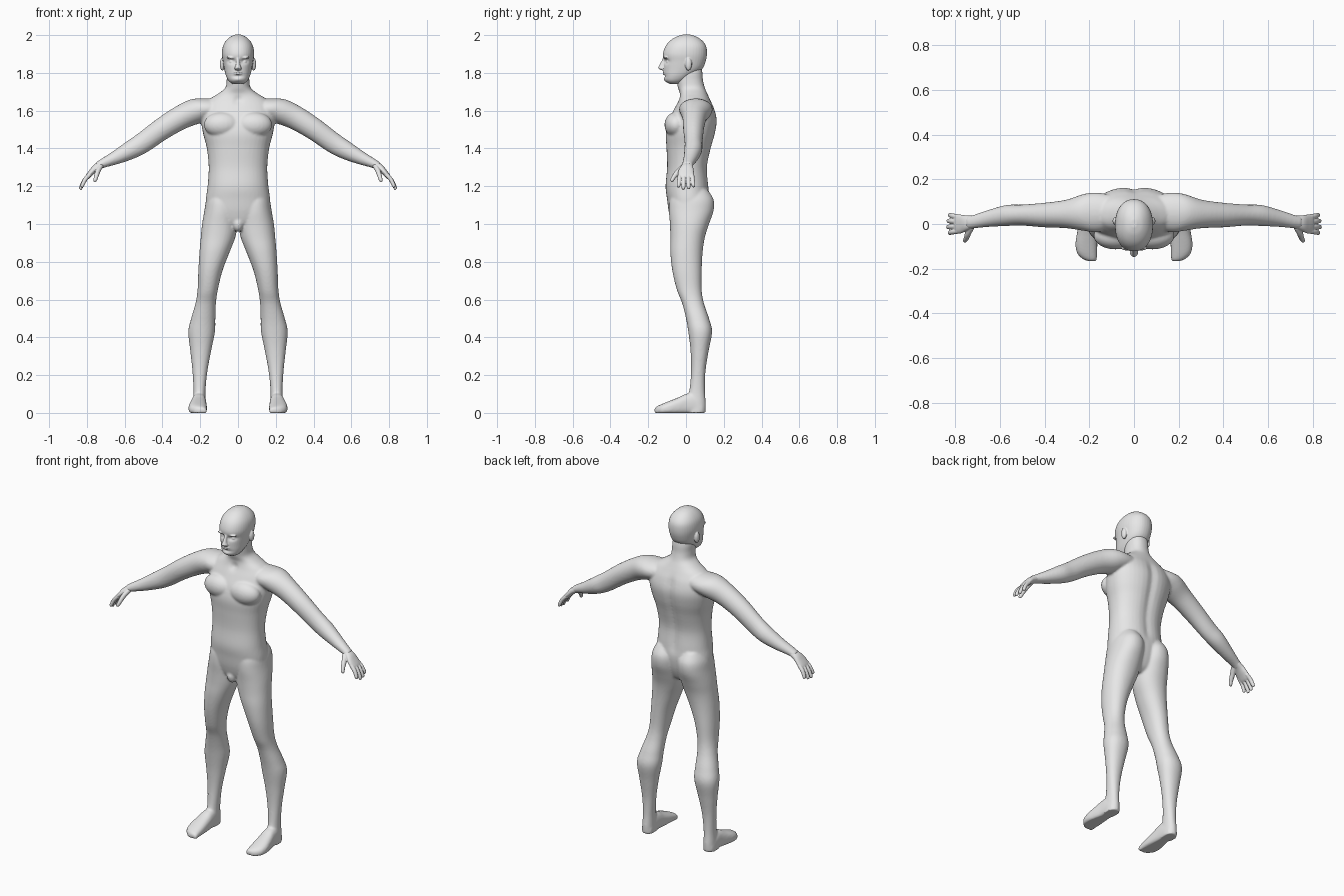
import bpy, bmesh, math
from mathutils import Vector

X, Y, Z = Vector((1, 0, 0)), Vector((0, 1, 0)), Vector((0, 0, 1))
skin = bpy.data.materials.new("plain_grey")
skin.diffuse_color = (0.8, 0.8, 0.8, 1)


def catmull(p0, p1, p2, p3, t):
    return [0.5 * (2 * b + (c - a) * t + (2 * a - 5 * b + 4 * c - d) * t * t
            + (3 * b - a - 3 * c + d) * t ** 3) for a, b, c, d in zip(p0, p1, p2, p3)]


def loft(bm, stations, u, v, power=2.0, sides=(1,), segs=40, steps=5):
    """Smooth closed tube through stations (x, y, z, radius_u, radius_v)."""
    pts = [stations[0]] + list(stations) + [stations[-1]]
    path = [catmull(*pts[i:i + 4], k / steps)
            for i in range(len(pts) - 3) for k in range(steps)] + [stations[-1]]
    for side in sides:
        rings = []
        for x, y, z, a, b in path:
            ring = []
            for k in range(segs):
                t = 2 * math.pi * k / segs
                c, s = math.cos(t), math.sin(t)
                p = (Vector((x, y, z))
                     + u * a * math.copysign(abs(c) ** (2 / power), c)
                     + v * b * math.copysign(abs(s) ** (2 / power), s))
                ring.append(bm.verts.new((p.x * side, p.y, max(p.z, 0))))
            rings.append(ring)
        for r, q in zip(rings, rings[1:]):
            for k in range(segs):
                n = (k + 1) % segs
                bm.faces.new((r[k], r[n], q[n], q[k]))
        bm.faces.new(rings[0])
        bm.faces.new(rings[-1])


def blob(bm, centre, radii, sides=(1,)):
    """Ellipsoid, optionally mirrored."""
    for s in sides:
        made = bmesh.ops.create_uvsphere(bm, u_segments=24, v_segments=16, radius=1)
        for vert in made["verts"]:
            c = vert.co
            vert.co = (s * (centre[0] + c.x * radii[0]),
                       centre[1] + c.y * radii[1], centre[2] + c.z * radii[2])


def dent(bm, centre, size, push, sides=(1,)):
    """Soft displacement along y around a point."""
    for s in sides:
        c = (centre[0] * s, centre[1], centre[2])
        for vert in bm.verts:
            d = sum(((vert.co[i] - c[i]) / size[i]) ** 2 for i in range(3))
            if d < 9:
                vert.co.y += push * math.exp(-d)


def finish(bm, name, voxel, smooth):
    """Fuse the overlapping volumes into one soft skin."""
    bmesh.ops.recalc_face_normals(bm, faces=bm.faces)
    mesh = bpy.data.meshes.new(name)
    bm.to_mesh(mesh)
    bm.free()
    mesh.materials.append(skin)
    mesh.polygons.foreach_set("use_smooth", [True] * len(mesh.polygons))
    obj = bpy.data.objects.new(name, mesh)
    bpy.context.collection.objects.link(obj)
    fuse = obj.modifiers.new("fuse", 'REMESH')
    fuse.mode = 'VOXEL'
    fuse.voxel_size = voxel
    fuse.use_smooth_shade = True
    soft = obj.modifiers.new("soften", 'SMOOTH')
    soft.factor = 0.5
    soft.iterations = smooth
    return obj


BOTH = (1, -1)
body = bmesh.new()

# torso and neck: z, half width, front y, back y
torso = [(.975, .03, -.03, .06), (1.0, .12, -.07, .09), (1.06, .165, -.09, .115),
         (1.13, .17, -.10, .125), (1.2, .161, -.108, .122), (1.3, .155, -.10, .115),
         (1.4, .165, -.103, .135), (1.48, .185, -.107, .157), (1.55, .195, -.09, .166),
         (1.61, .19, -.062, .152), (1.655, .16, -.04, .13), (1.69, .105, -.033, .113),
         (1.72, .068, -.042, .10), (1.76, .06, -.05, .09), (1.8, .059, -.05, .087),
         (1.84, .05, -.04, .08)]
loft(body, [(0, (f + b) / 2, z, w, (b - f) / 2) for z, w, f, b in torso], X, Y, 2.25)
# spine groove and throat notch
for i in range(9):
    dent(body, (0, .15, 1.2 + i * .05), (.028, .08, .04), .009 * -1)
dent(body, (0, -.04, 1.655), (.02, .04, .02), .012)
# chest muscles and groin
blob(body, (.083, -.052, 1.525), (.098, .062, .068), BOTH)
blob(body, (0, -.05, 1.0), (.03, .036, .042))

# legs: z, inner x, outer x, front y, back y
legs = [(1.18, .03, .145, -.06, .115), (1.13, .006, .168, -.085, .146),
        (1.07, .001, .178, -.09, .146), (1.0, .002, .19, -.085, .122),
        (.93, .014, .197, -.083, .10), (.85, .045, .204, -.083, .088),
        (.75, .083, .21, -.072, .083), (.65, .107, .214, -.048, .083),
        (.58, .117, .225, -.02, .095), (.5, .12, .248, 0, .122),
        (.43, .122, .263, .012, .138), (.33, .142, .253, .024, .12),
        (.22, .162, .241, .027, .103), (.12, .172, .236, .018, .10),
        (.05, .172, .24, 0, .105), (0, .17, .243, 0, .104)]
loft(body, [((i + o) / 2, (f + b) / 2, z, (o - i) / 2, (b - f) / 2)
            for z, i, o, f, b in legs], X, Y, 2.15, BOTH)

# feet: y, inner x, outer x, top z
feet = [(.085, .175, .238, .05), (.04, .17, .243, .10), (0, .168, .247, .10),
        (-.04, .166, .255, .082), (-.09, .164, .262, .062), (-.13, .165, .255, .046),
        (-.155, .166, .232, .034), (-.167, .17, .205, .024)]
loft(body, [((i + o) / 2, y, t / 2 - .006, (o - i) / 2, t / 2 + .006)
            for y, i, o, t in feet], X, Z, 2.5, BOTH)

# arms
arm = [(.08, .055, 1.62, .07, .05), (.16, .052, 1.61, .088, .062),
       (.22, .052, 1.598, .083, .069), (.30, .045, 1.565, .064, .064),
       (.40, .04, 1.505, .055, .059), (.50, .04, 1.433, .047, .055),
       (.57, .038, 1.391, .047, .049), (.65, .025, 1.35, .038, .036),
       (.72, .01, 1.319, .030, .024), (.745, .007, 1.305, .029, .021)]
loft(body, arm, Y, Vector((.47, 0, .88)), 2.0, BOTH)
finish(body, "body", .0065, 5)

# head
head = bmesh.new()
skull = [(1.742, .03, -.088, -.03), (1.758, .05, -.11, 0), (1.785, .064, -.116, .04),
         (1.82, .073, -.118, .085), (1.86, .08, -.118, .104), (1.9, .085, -.122, .111),
         (1.94, .080, -.109, .107), (1.97, .064, -.085, .087), (1.992, .04, -.05, .055),
         (2.003, .012, -.015, .02)]
loft(head, [(0, (f + b) / 2, z, w, (b - f) / 2) for z, w, f, b in skull], X, Y, 2.2)
# eye sockets, lip crease, chin
dent(head, (.034, -.11, 1.862), (.02, .05, .012), .016, BOTH)
dent(head, (0, -.115, 1.783), (.03, .04, .008), .006)
dent(head, (0, -.11, 1.765), (.02, .04, .01), -.005)
# eyes, brows, nose, lips, ears
blob(head, (.033, -.092, 1.859), (.014, .012, .009), BOTH)
blob(head, (.034, -.106, 1.881), (.026, .013, .007), BOTH)
loft(head, [(0, -.112, 1.885, .009, .008), (0, -.12, 1.86, .009, .011),
            (0, -.126, 1.837, .013, .017), (0, -.127, 1.824, .019, .02),
            (0, -.116, 1.814, .014, .012)], X, Y)
blob(head, (0, -.113, 1.805), (.024, .011, .005))
blob(head, (0, -.112, 1.794), (.021, .011, .005))
blob(head, (.083, .013, 1.846), (.013, .018, .034), BOTH)
finish(head, "head", .0035, 3)

# hands: palm, four fingers, thumb
for side, name in ((1, "left_hand"), (-1, "right_hand")):
    hand = bmesh.new()
    one = (side,)
    loft(hand, [(.715, .011, 1.32, .026, .020), (.75, .004, 1.30, .034, .019),
                (.775, 0, 1.275, .042, .016), (.795, 0, 1.252, .042, .013),
                (.802, 0, 1.243, .037, .009)], Y, Vector((.65, 0, .76)), 2.2, one)
    for y, reach in ((-.032, .9), (-.011, 1.06), (.011, 1.02), (.032, .88)):
        bones = [(0, 0, .0115), (.025, -.027, .0115), (.041, -.057, .0105),
                 (.046, -.07, .009), (.0475, -.075, .005)]
        loft(hand, [(.785 + dx * reach, y * (1 - dz * 3.5), 1.262 + dz * reach, r, r)
                    for dx, dz, r in bones], Y, Vector((.85, 0, .5)), 2.0, one, 16)
    loft(hand, [(.728, -.012, 1.305, .015, .015), (.742, -.04, 1.278, .014, .015),
                (.75, -.062, 1.252, .012, .012), (.756, -.074, 1.232, .010, .010),
                (.758, -.078, 1.225, .005, .005)],
         X, Vector((0, .82, -.57)), 2.0, one, 16)
    finish(hand, name, .003, 2)
